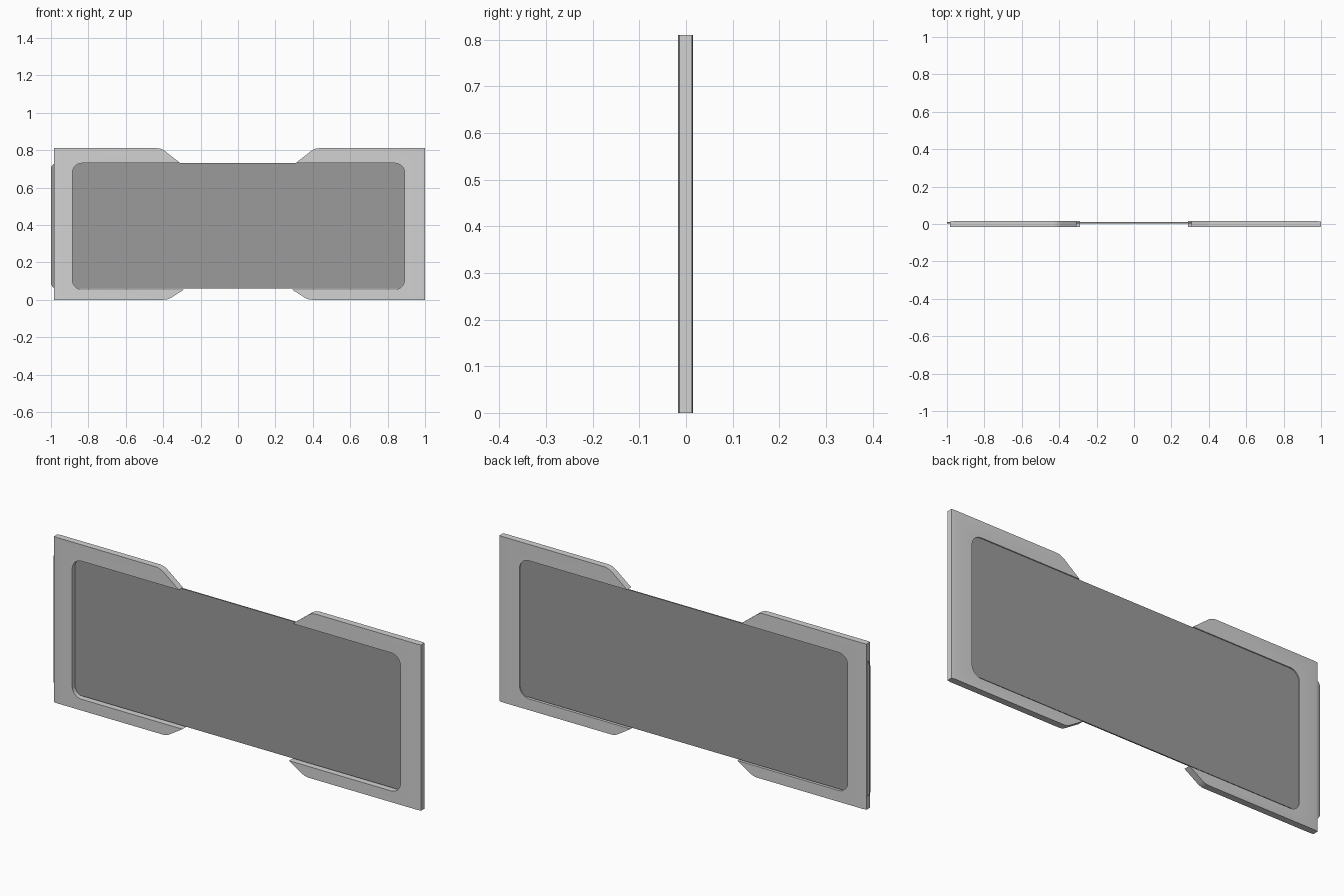
import bpy, bmesh, math
from mathutils import Vector

cube = bpy.data.objects.get("Cube")
if cube:
    bpy.data.objects.remove(cube, do_unlink=True)


def make_material(name, value):
    mat = bpy.data.materials.new(name)
    mat.use_nodes = True
    colour = (value, value, value, 1)
    mat.diffuse_color = colour
    mat.node_tree.nodes["Principled BSDF"].inputs["Base Color"].default_value = colour
    return mat


def round_corners(points, steps=7):
    """Fillet each (x, z, radius) corner of a closed outline."""
    result = []
    for i, (x, z, radius) in enumerate(points):
        corner = Vector((x, z))
        if radius == 0:
            result.append(corner)
            continue
        to_prev = (Vector(points[i - 1][:2]) - corner).normalized()
        to_next = (Vector(points[(i + 1) % len(points)][:2]) - corner).normalized()
        half = to_prev.angle(to_next) / 2
        start = corner + to_prev * radius / math.tan(half)
        end = corner + to_next * radius / math.tan(half)
        centre = corner + (to_prev + to_next).normalized() * radius / math.sin(half)
        for k in range(steps + 1):
            ray = (start - centre).lerp(end - centre, k / steps).normalized()
            result.append(centre + ray * radius)
    return result


def extrude_outline(outline, front, back):
    bm = bmesh.new()
    face = bm.faces.new([bm.verts.new((p.x, front, p.y)) for p in outline])
    grown = bmesh.ops.extrude_face_region(bm, geom=[face])["geom"]
    moved = [v for v in grown if isinstance(v, bmesh.types.BMVert)]
    bmesh.ops.translate(bm, verts=moved, vec=(0, back - front, 0))
    bmesh.ops.recalc_face_normals(bm, faces=bm.faces)
    return bm


def finish(bm, name, mat):
    bmesh.ops.recalc_face_normals(bm, faces=bm.faces)
    mesh = bpy.data.meshes.new(name)
    bm.to_mesh(mesh)
    bm.free()
    mesh.materials.append(mat)
    obj = bpy.data.objects.new(name, mesh)
    bpy.context.collection.objects.link(obj)
    bpy.ops.object.select_all(action="DESELECT")
    obj.select_set(True)
    bpy.context.view_layer.objects.active = obj
    bpy.ops.object.shade_smooth_by_angle(angle=math.radians(25))


light_grey = make_material("light grey", 0.65)
mid_grey = make_material("mid grey", 0.33)

HEIGHT, FRONT, BACK = 0.81, -0.017, 0.015
OPEN_LOW, OPEN_HIGH = 0.055, 0.73


def end_bracket(name, side, end, inner):
    """C-shaped end frame with sloping arm tips and a chamfered outer end."""
    tip_high, tip_low = 0.308, 0.288
    outline = round_corners([
        (side * end, 0, 0),
        (side * end, HEIGHT, 0),
        (side * 0.41, HEIGHT, 0.07),
        (side * tip_high, OPEN_HIGH, 0),
        (side * inner, OPEN_HIGH, 0.05),
        (side * inner, OPEN_LOW, 0.05),
        (side * tip_low, OPEN_LOW, 0),
        (side * 0.375, 0, 0.07),
    ])
    bm = extrude_outline(outline, FRONT, BACK)
    # Cut a line near the outer end and thin the end beyond it
    bmesh.ops.bisect_plane(bm, geom=bm.verts[:] + bm.edges[:] + bm.faces[:],
                           plane_co=(side * (end - 0.02), 0, 0), plane_no=(1, 0, 0))
    for v in bm.verts:
        if abs(v.co.x) > end - 0.001:
            v.co.y *= 0.85
    finish(bm, name, light_grey)


end_bracket("left_end_bracket", 1, 1.0, 0.89)
end_bracket("right_end_bracket", -1, 0.985, 0.885)

# Thin panel held in the brackets, poking out slightly at the right end
low, high = 0.06, 0.73
panel = round_corners([(-1.0, low, 0.03), (-1.0, high, 0.03),
                       (0.97, high, 0.03), (0.97, low, 0.03)])
finish(extrude_outline(panel, 0.004, 0.010), "panel", mid_grey)
